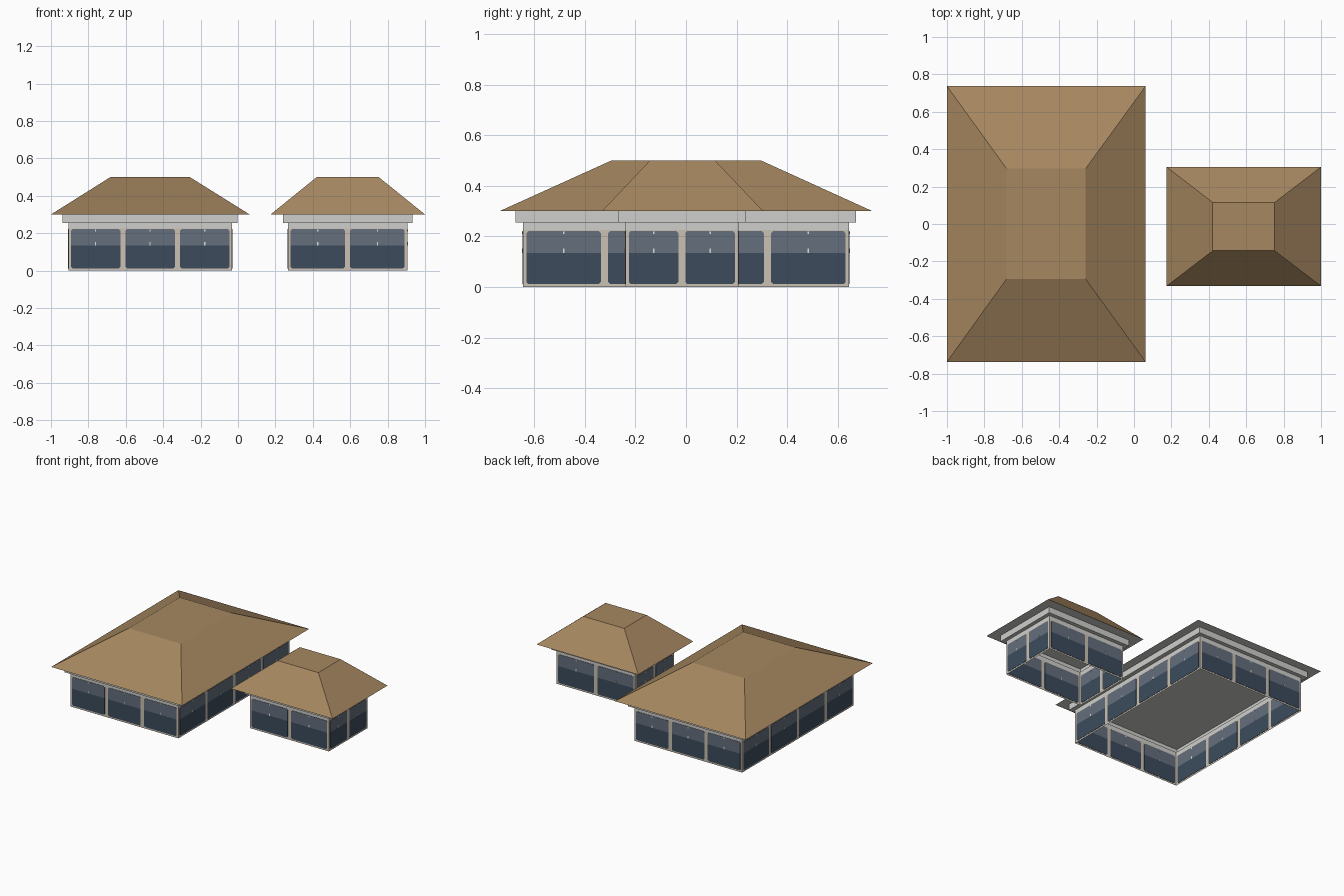
import bpy, bmesh, math
from mathutils import Vector

if "Cube" in bpy.data.objects:
    bpy.data.objects.remove(bpy.data.objects["Cube"])


def material(name, r, g, b):
    m = bpy.data.materials.new(name)
    lin = [((c / 255 + 0.055) / 1.055) ** 2.4 for c in (r, g, b)]
    m.diffuse_color = (*lin, 1)
    m.use_nodes = True
    m.node_tree.nodes["Principled BSDF"].inputs["Base Color"].default_value = m.diffuse_color
    return m


ROOF = material("tan roof", 166, 135, 96)
TRIM = material("light grey trim", 207, 207, 204)
WALL = material("beige wall", 203, 193, 178)
GLASS_TOP = material("grey blue glass", 100, 110, 124)
GLASS_LOW = material("dark blue glass", 60, 75, 92)
GLINT = material("pale latch", 222, 224, 224)


def finish(name, bm, mats):
    me = bpy.data.meshes.new(name)
    bm.to_mesh(me)
    bm.free()
    for m in mats:
        me.materials.append(m)
    ob = bpy.data.objects.new(name, me)
    bpy.context.collection.objects.link(ob)
    return ob


def loft(name, rings, mats, cap_top=False, cap_bottom=False, rule=None):
    """Skin a stack of rectangles, each given as ((x0, x1, y0, y1), z)."""
    bm = bmesh.new()
    loops = [[bm.verts.new((x, y, z)) for x, y in
              ((r[0], r[2]), (r[1], r[2]), (r[1], r[3]), (r[0], r[3]))]
             for r, z in rings]
    for a, b in zip(loops, loops[1:]):
        for i in range(4):
            j = (i + 1) % 4
            bm.faces.new((a[i], a[j], b[j], b[i]))
    if cap_top:
        bm.faces.new(loops[-1])
    if cap_bottom:
        bm.faces.new(loops[0][::-1])
    if rule:
        for f in bm.faces:
            f.material_index = rule(f.calc_center_median())
    return finish(name, bm, mats)


def add_plate(bm, origin, along, out, pts, t, mat):
    """Thin prism from an outline (u, z), straddling the wall plane."""
    front = [bm.verts.new(origin + along * u + Vector((0, 0, z)) + out * t) for u, z in pts]
    back = [bm.verts.new(v.co - out * 2 * t) for v in front]
    faces = [bm.faces.new(front), bm.faces.new(back[::-1])]
    n = len(pts)
    for i in range(n):
        j = (i + 1) % n
        faces.append(bm.faces.new((front[j], front[i], back[i], back[j])))
    for f in faces:
        f.material_index = mat


def windows(name, r, nx, ny):
    """Two-tone panes spaced evenly along all four walls."""
    bm = bmesh.new()
    x0, x1, y0, y1 = r
    corners = [Vector(c) for c in ((x0, y0, 0), (x1, y0, 0), (x1, y1, 0), (x0, y1, 0))]
    zl, zm, zh, c = 0.012, 0.135, 0.221, 0.008
    for k in range(4):
        a, b = corners[k], corners[(k + 1) % 4]
        along = (b - a).normalized()
        out = Vector((along.y, -along.x, 0))
        n = ny if k % 2 else nx
        pitch = (b - a).length / n
        for i in range(n):
            l, h = i * pitch + 0.014, (i + 1) * pitch - 0.014
            m = (l + h) / 2
            low = [(l + c, zl), (h - c, zl), (h, zl + c), (h, zm), (l, zm), (l, zl + c)]
            top = [(l, zm), (h, zm), (h, zh - c), (h - c, zh), (l + c, zh), (l, zh - c)]
            add_plate(bm, a, along, out, low, 0.002, 0)
            add_plate(bm, a, along, out, top, 0.002, 1)
            # small pale latches in the middle and at the head
            for z, s in ((0.143, 0.009), (0.214, 0.005)):
                add_plate(bm, a, along, out,
                          [(m - 0.003, z - s), (m + 0.003, z - s), (m + 0.003, z + s), (m - 0.003, z + s)],
                          0.003, 2)
    return finish(name, bm, [GLASS_LOW, GLASS_TOP, GLINT])


def house(label, wall, frieze, eave, ridge, nx, ny):
    # walls, open below, with a grey strip above the windows
    loft(label + "_walls", [(wall, 0), (wall, 0.225), (wall, 0.255)], [WALL, TRIM],
         rule=lambda p: int(p.z > 0.225))
    # frieze band under the eaves
    loft(label + "_frieze", [(wall, 0.255), (frieze, 0.255), (frieze, 0.3)], [TRIM])
    # hipped roof with flat top and grey soffit underneath
    loft(label + "_roof", [(eave, 0.3), (ridge, 0.5)], [ROOF, TRIM], True, True,
         rule=lambda p: int(p.z < 0.31))
    windows(label + "_windows", wall, nx, ny)


house("large_house", (-0.907, -0.032, -0.645, 0.645), (-0.937, -0.002, -0.675, 0.673),
      (-1.0, 0.062, -0.737, 0.737), (-0.682, -0.258, -0.295, 0.297), 3, 4)
house("small_house", (0.267, 0.905, -0.24, 0.207), (0.24, 0.932, -0.268, 0.235),
      (0.174, 1.0, -0.332, 0.305), (0.421, 0.752, -0.143, 0.115), 2, 2)
